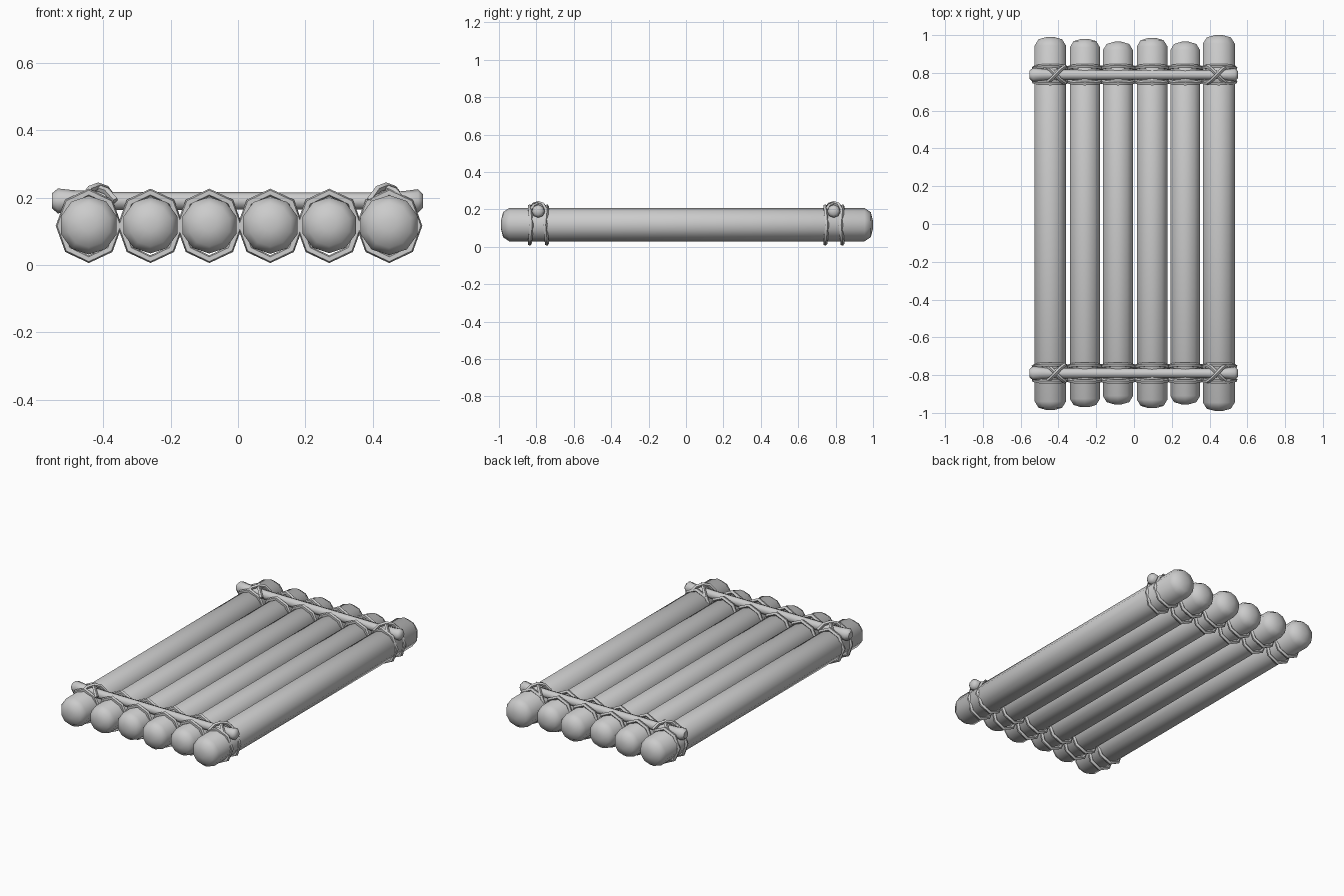
import bpy, bmesh, math
from mathutils import Vector

if "Cube" in bpy.data.objects:
    bpy.data.objects.remove(bpy.data.objects["Cube"])


def finish(name, bm, angle=50):
    bmesh.ops.recalc_face_normals(bm, faces=bm.faces)
    me = bpy.data.meshes.new(name)
    bm.to_mesh(me)
    bm.free()
    ob = bpy.data.objects.new(name, me)
    bpy.context.collection.objects.link(ob)
    bpy.ops.object.select_all(action='DESELECT')
    ob.select_set(True)
    bpy.context.view_layer.objects.active = ob
    bpy.ops.object.shade_smooth_by_angle(angle=math.radians(angle))
    return ob


def spindle(name, profile, center, axis, sides):
    """Closed turned shape: profile is (distance along axis, radius)."""
    bm = bmesh.new()
    rings = []
    for d, r in profile:
        ring = []
        for k in range(sides):
            a = 2 * math.pi * k / sides + math.pi / 2
            c, s = r * math.cos(a), r * math.sin(a)
            off = (c, d, s) if axis == 'Y' else (d, c, s)
            ring.append(bm.verts.new(Vector(center) + Vector(off)))
        rings.append(ring)
    for a, b in zip(rings, rings[1:]):
        for k in range(sides):
            j = (k + 1) % sides
            bm.faces.new((a[k], a[j], b[j], b[k]))
    bm.faces.new(rings[0])
    bm.faces.new(rings[-1])
    return finish(name, bm)


def rope(name, pts, radius, closed, sides=5):
    """Tube swept along a polyline."""
    bm = bmesh.new()
    pts = [Vector(p) for p in pts]
    n, rings = len(pts), []
    for i, p in enumerate(pts):
        prev = pts[i - 1] if closed or i else p
        nxt = pts[(i + 1) % n] if closed or i < n - 1 else p
        t = (nxt - prev).normalized()
        ref = Vector((0, 1, 0)) if closed else Vector((0, 0, 1))
        u = (ref - t * ref.dot(t)).normalized()
        v = t.cross(u)
        rings.append([bm.verts.new(p + radius * (u * math.cos(2 * math.pi * k / sides)
                                                 + v * math.sin(2 * math.pi * k / sides)))
                      for k in range(sides)])
    for i in range(n if closed else n - 1):
        a, b = rings[i], rings[(i + 1) % n]
        for k in range(sides):
            j = (k + 1) % sides
            bm.faces.new((a[k], a[j], b[j], b[k]))
    if not closed:
        bm.faces.new(rings[0])
        bm.faces.new(rings[-1])
    return finish(name, bm)


# x, radius, back end, front end of each log
LOGS = [(-0.443, 0.087, 0.99, -0.985), (-0.26, 0.084, 0.98, -0.97),
        (-0.085, 0.084, 0.965, -0.955), (0.096, 0.085, 0.985, -0.975),
        (0.271, 0.083, 0.965, -0.955), (0.449, 0.089, 1.0, -0.99)]
BAR_Y = 0.79

# Logs with blunt domed ends
for i, (x, r, y1, y0) in enumerate(LOGS):
    prof = [(y0, 0.02), (y0 + 0.012, r * 0.75), (y0 + 0.045, r),
            (y1 - 0.045, r), (y1 - 0.012, r * 0.75), (y1, 0.02)]
    spindle(f"log_{i + 1}", prof, (x, 0, 0.118), 'Y', 10)

for side, label in ((-1, "front"), (1, "back")):
    yb = side * BAR_Y
    # Crossbar with thickened ends
    bar = [(-0.553, 0.022), (-0.535, 0.037), (-0.49, 0.032), (-0.38, 0.027),
           (0.38, 0.025), (0.49, 0.029), (0.535, 0.035), (0.55, 0.02)]
    spindle(f"{label}_crossbar", bar, (0, yb, 0.19), 'X', 8)

    for i, (x, r, _, _) in enumerate(LOGS):
        # Pair of rope loops round every log
        for s in (-1, 1):
            pts = []
            for k in range(8):
                a = math.pi * k / 4
                spread = 0.036 + 0.010 * abs(math.sin(a))
                pts.append((x + 0.087 * math.cos(a), yb + s * spread,
                            0.116 + 0.099 * math.sin(a)))
            rope(f"{label}_lashing_{i + 1}_{'a' if s < 0 else 'b'}", pts, 0.012, True)

        # Crossed rope over the bar on the outer logs
        if i in (0, 5):
            cx = -0.415 if i == 0 else 0.44
            for s in (-1, 1):
                lift = 0.003 * s
                pts = [(cx - 0.05, yb - s * 0.045, 0.19),
                       (cx - 0.025, yb - s * 0.026, 0.222 + lift),
                       (cx, yb, 0.231 + lift),
                       (cx + 0.025, yb + s * 0.026, 0.222 + lift),
                       (cx + 0.05, yb + s * 0.045, 0.19)]
                rope(f"{label}_cross_lashing_{i + 1}_{'a' if s < 0 else 'b'}", pts, 0.011, False)
